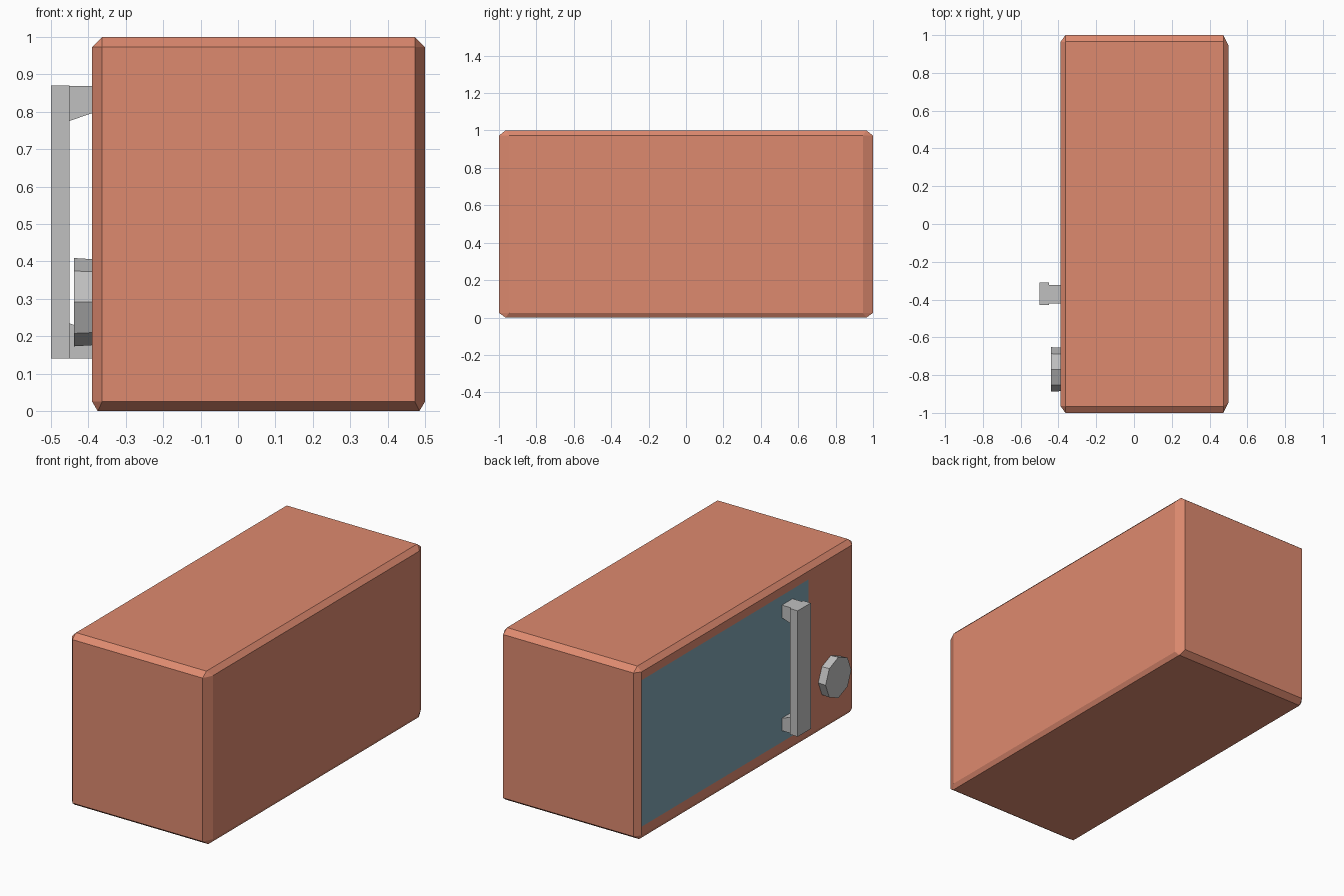
import bpy, bmesh, math
from mathutils import Matrix, Vector

if "Cube" in bpy.data.objects:
    bpy.data.objects.remove(bpy.data.objects["Cube"])


def material(name, rgb):
    m = bpy.data.materials.new(name)
    lin = [((c / 255 + 0.055) / 1.055) ** 2.4 for c in rgb]
    m.diffuse_color = (*lin, 1)
    m.use_nodes = True
    m.node_tree.nodes["Principled BSDF"].inputs["Base Color"].default_value = m.diffuse_color
    return m


BRICK = material("brick red", (222, 138, 111))
GLASS = material("blue grey glass", (129, 166, 181))
METAL = material("light grey", (192, 192, 192))


def make(name, bm, mats):
    bmesh.ops.recalc_face_normals(bm, faces=bm.faces)
    me = bpy.data.meshes.new(name)
    bm.to_mesh(me)
    bm.free()
    for m in mats:
        me.materials.append(m)
    ob = bpy.data.objects.new(name, me)
    bpy.context.collection.objects.link(ob)
    return ob


def hull(points):
    bm = bmesh.new()
    for p in points:
        bm.verts.new(p)
    bmesh.ops.convex_hull(bm, input=bm.verts)
    bmesh.ops.dissolve_limit(bm, angle_limit=0.01, verts=bm.verts, edges=bm.edges)
    return bm


def block(x, y, z):
    return [(a, b, c) for a in x for b in y for c in z]


# Cabinet: hull of its six flat faces, leaving chamfers between them
X, Z = (-0.363, 0.473), (0.025, 0.973)
pts = block((-0.39,), (-0.963, 0.963), Z)          # window side
pts += block((0.5,), (-0.945, 0.945), Z)           # plain side
pts += block(X, (-1, 1), Z)                        # ends
pts += block(X, (-0.965, 0.965), (1,))             # top
pts += block((-0.375, 0.485), (-0.965, 0.965), (0,))  # base
bm = hull(pts)

# Window: cut flush into the -x face
for co, no in (((0, 0, 0.075), (0, 0, 1)), ((0, 0, 0.925), (0, 0, 1)),
               ((0, -0.566, 0), (0, 1, 0))):
    bm.normal_update()
    faces = [f for f in bm.faces if all(v.co.x < -0.389 for v in f.verts)]
    geom = set(faces)
    for f in faces:
        geom.update(f.edges)
        geom.update(f.verts)
    bmesh.ops.bisect_plane(bm, geom=list(geom), plane_co=co, plane_no=no)
for f in bm.faces:
    c = f.calc_center_median()
    if (all(v.co.x < -0.389 for v in f.verts)
            and 0.075 < c.z < 0.925 and c.y > -0.566):
        f.material_index = 1
make("cabinet", bm, [BRICK, GLASS])

# Handle bar
make("handle_bar", hull(block((-0.5, -0.45), (-0.43, -0.31), (0.14, 0.87))), [METAL])

# Handle brackets, tapering towards the door
for name, outer, tip, root in (("upper_handle_bracket", 0.869, 0.775, 0.797),
                               ("lower_handle_bracket", 0.141, 0.235, 0.213)):
    y = (-0.42, -0.322)
    make(name, hull(block((-0.452,), y, (outer, tip)) +
                    block((-0.388,), y, (outer, root))), [METAL])

# Eight-sided knob
bm = bmesh.new()
bmesh.ops.create_cone(bm, cap_ends=True, segments=8, radius1=0.115, radius2=0.118,
                      depth=0.05,
                      matrix=Matrix.Translation(Vector((-0.414, -0.77, 0.291)))
                      @ Matrix.Rotation(-math.pi / 2, 4, 'Y'))
make("knob", bm, [METAL])
